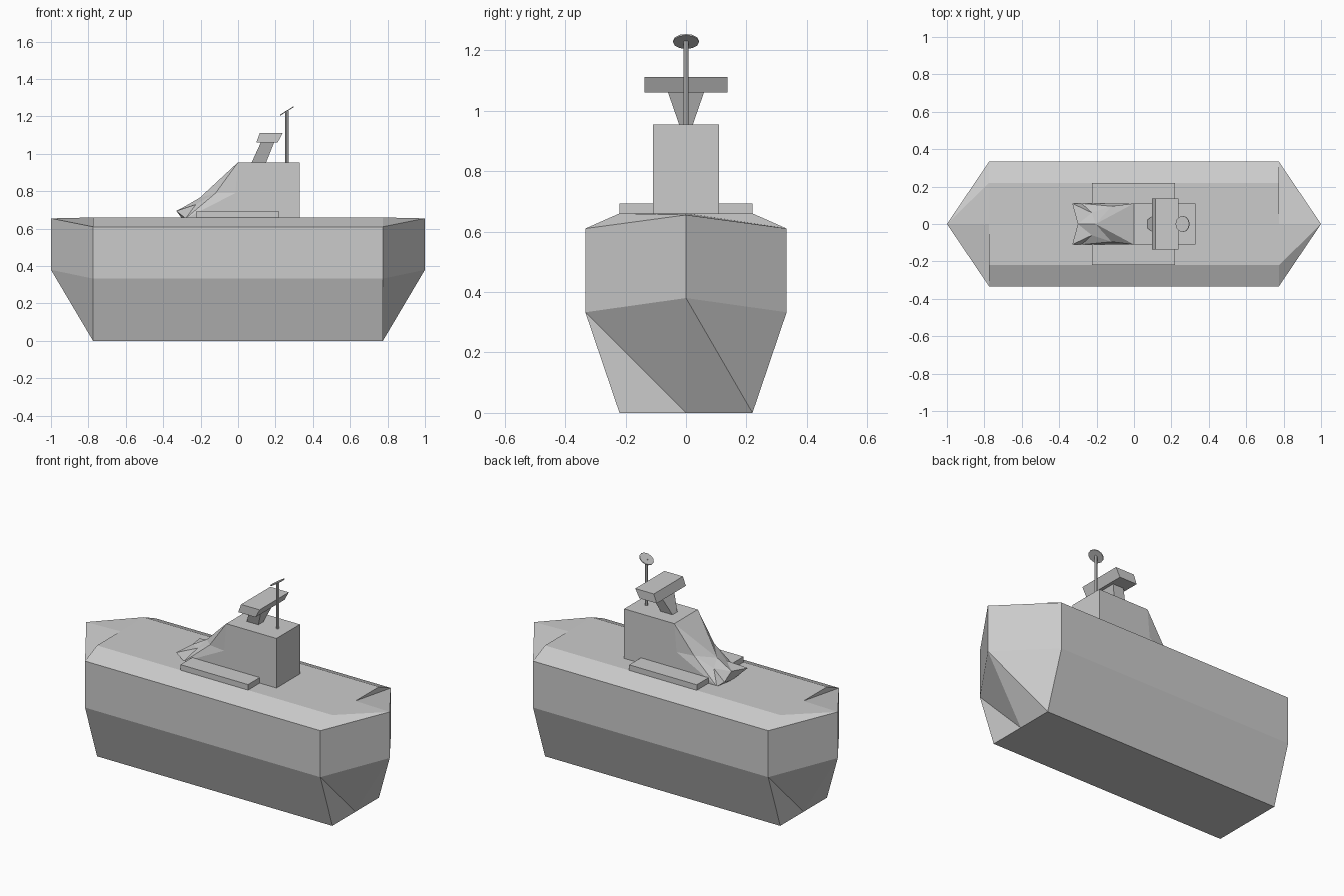
import bpy, bmesh, math
from mathutils import Vector

if "Cube" in bpy.data.objects:
    bpy.data.objects.remove(bpy.data.objects["Cube"])


def build(name, polys):
    """Make a flat-shaded object from polygons given as point lists."""
    bm = bmesh.new()
    for poly in polys:
        bm.faces.new([bm.verts.new(p) for p in poly])
    bmesh.ops.remove_doubles(bm, verts=bm.verts, dist=1e-4)
    bmesh.ops.recalc_face_normals(bm, faces=bm.faces)
    me = bpy.data.meshes.new(name)
    bm.to_mesh(me)
    bm.free()
    ob = bpy.data.objects.new(name, me)
    bpy.context.collection.objects.link(ob)
    return ob


def frustum(name, bottom, top):
    """Block between two rectangles (x0, x1, half_y, z)."""
    a, b = [[(x0, -h, z), (x1, -h, z), (x1, h, z), (x0, h, z)]
            for x0, x1, h, z in (bottom, top)]
    sides = [[a[i], a[(i + 1) % 4], b[(i + 1) % 4], b[i]] for i in range(4)]
    return build(name, [a, b] + sides)


# Hull: constant section with pointed ends, the second end a half turn of the first
X = 0.775
keel, deck = (X, 0, 0), (X, 0, 0.66)
low, high = (1, 0, 0.38), (1, 0, 0.655)


def section(s):
    return [(X, s * y, z) for y, z in ((0.22, 0), (0.333, 0.333), (0.333, 0.61), (0.22, 0.66))]


P, N = section(1), section(-1)
end = [
    [low, P[1], P[0]], [low, P[0], keel],
    [low, N[1], keel], [N[1], N[0], keel],
    [low, high, P[2], P[1]], [low, high, N[2], N[1]],
    [high, P[2], deck], [P[2], P[3], deck],
    [high, N[2], N[3]], [high, N[3], deck],
]
other_end = [[(-x, -y, z) for x, y, z in f] for f in end]
ring = [keel] + P + [deck] + N[::-1]
body = []
for a, b in zip(ring, ring[1:] + ring[:1]):
    body.append([a, b, (-X, b[1], b[2]), (-X, a[1], a[2])])
build("hull", end + other_end + body)

# Deckhouse: box at the back, creased sloping nose at the front
R, E1, G = (0, 0.11, 0.955), (-0.015, 0.11, 0.79), (0, 0.11, 0.655)
E2, M = (-0.12, 0.095, 0.79), (-0.225, 0.06, 0.73)
C, B = (-0.33, 0.11, 0.695), (-0.28, 0.11, 0.655)
tip, nose, foot = (-0.205, 0, 0.765), (-0.30, 0, 0.71), (-0.30, 0, 0.655)
half = [
    [R, E1, E2], [R, E2, tip], [E2, M, tip], [tip, M, nose], [M, C, nose],
    [E1, G, B], [E1, B, E2], [E2, B, M], [M, B, C], [C, B, foot, nose],
    [R, E1, G],
    [R, G, (0.33, 0.11, 0.655), (0.33, 0.11, 0.955)],
]
mirrored = [[(x, -y, z) for x, y, z in f] for f in half]
centre = [
    [R, tip, (0, -0.11, 0.955)],
    [R, (0.33, 0.11, 0.955), (0.33, -0.11, 0.955), (0, -0.11, 0.955)],
    [(0.33, 0.11, 0.955), (0.33, 0.11, 0.655), (0.33, -0.11, 0.655), (0.33, -0.11, 0.955)],
]
build("deckhouse", half + mirrored + centre)

# Low platform crossing under the deckhouse
frustum("side_platform", (-0.225, 0.22, 0.22, 0.655), (-0.225, 0.22, 0.22, 0.693))

# Leaning scanner bar on its flared support
frustum("scanner_support", (0.073, 0.15, 0.023, 0.955), (0.122, 0.193, 0.06, 1.062))
frustum("scanner_bar", (0.097, 0.211, 0.137, 1.06), (0.116, 0.238, 0.137, 1.111))

# Mast with tilted dish
bpy.ops.mesh.primitive_cylinder_add(vertices=8, radius=0.009, depth=0.28,
                                    location=(0.26, 0, 1.09))
bpy.context.object.name = "mast"
bpy.ops.mesh.primitive_cylinder_add(vertices=12, radius=0.043, depth=0.005,
                                    location=(0.26, 0, 1.229),
                                    rotation=(0, math.radians(-32), 0))
bpy.context.object.name = "dish"
